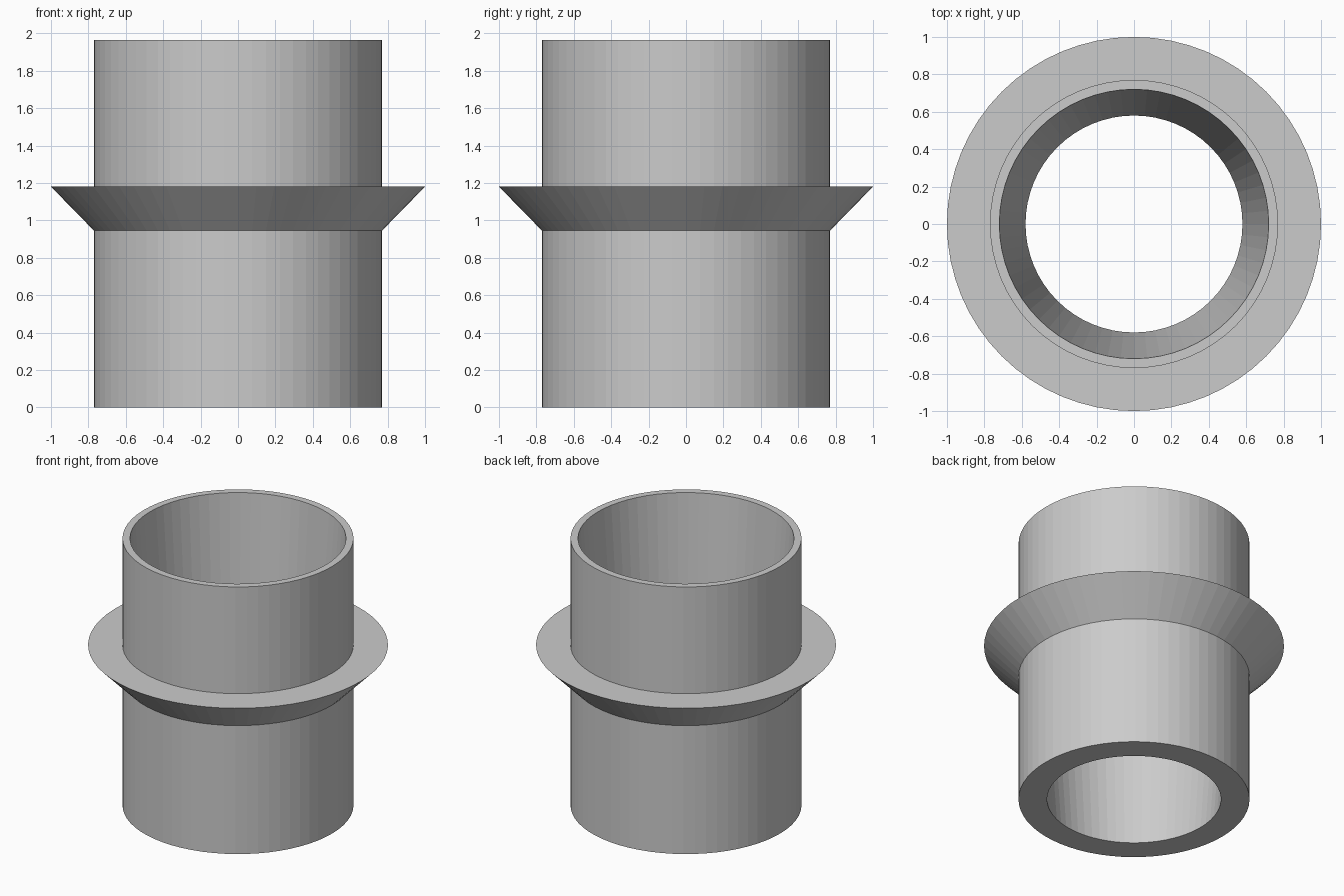
import bpy, bmesh, math

cube = bpy.data.objects.get("Cube")
if cube:
    bpy.data.objects.remove(cube, do_unlink=True)

SEGMENTS = 64

# Single grey material
grey = bpy.data.materials.new("light_grey")
grey.use_nodes = True
colour = (0.6, 0.6, 0.6, 1)
grey.diffuse_color = colour
grey.node_tree.nodes["Principled BSDF"].inputs["Base Color"].default_value = colour


def lathe(name, profile):
    """Revolve a closed (radius, height) profile around z."""
    bm = bmesh.new()
    rings = []
    for i in range(SEGMENTS):
        a = math.tau * i / SEGMENTS
        rings.append([bm.verts.new((r * math.cos(a), r * math.sin(a), z))
                      for r, z in profile])
    for i, ring in enumerate(rings):
        nxt = rings[(i + 1) % SEGMENTS]
        for j in range(len(profile)):
            k = (j + 1) % len(profile)
            bm.faces.new((ring[j], nxt[j], nxt[k], ring[k]))
    bmesh.ops.recalc_face_normals(bm, faces=bm.faces)
    mesh = bpy.data.meshes.new(name)
    bm.to_mesh(mesh)
    bm.free()
    mesh.materials.append(grey)
    obj = bpy.data.objects.new(name, mesh)
    bpy.context.collection.objects.link(obj)
    return obj


# Sleeve with tapered bore and a flared collar around its middle
lathe("flanged_sleeve", [
    (0.58, 0), (0.77, 0),
    (0.77, 0.945), (1.0, 1.18), (0.77, 1.18),
    (0.77, 1.965), (0.72, 1.965),
])
